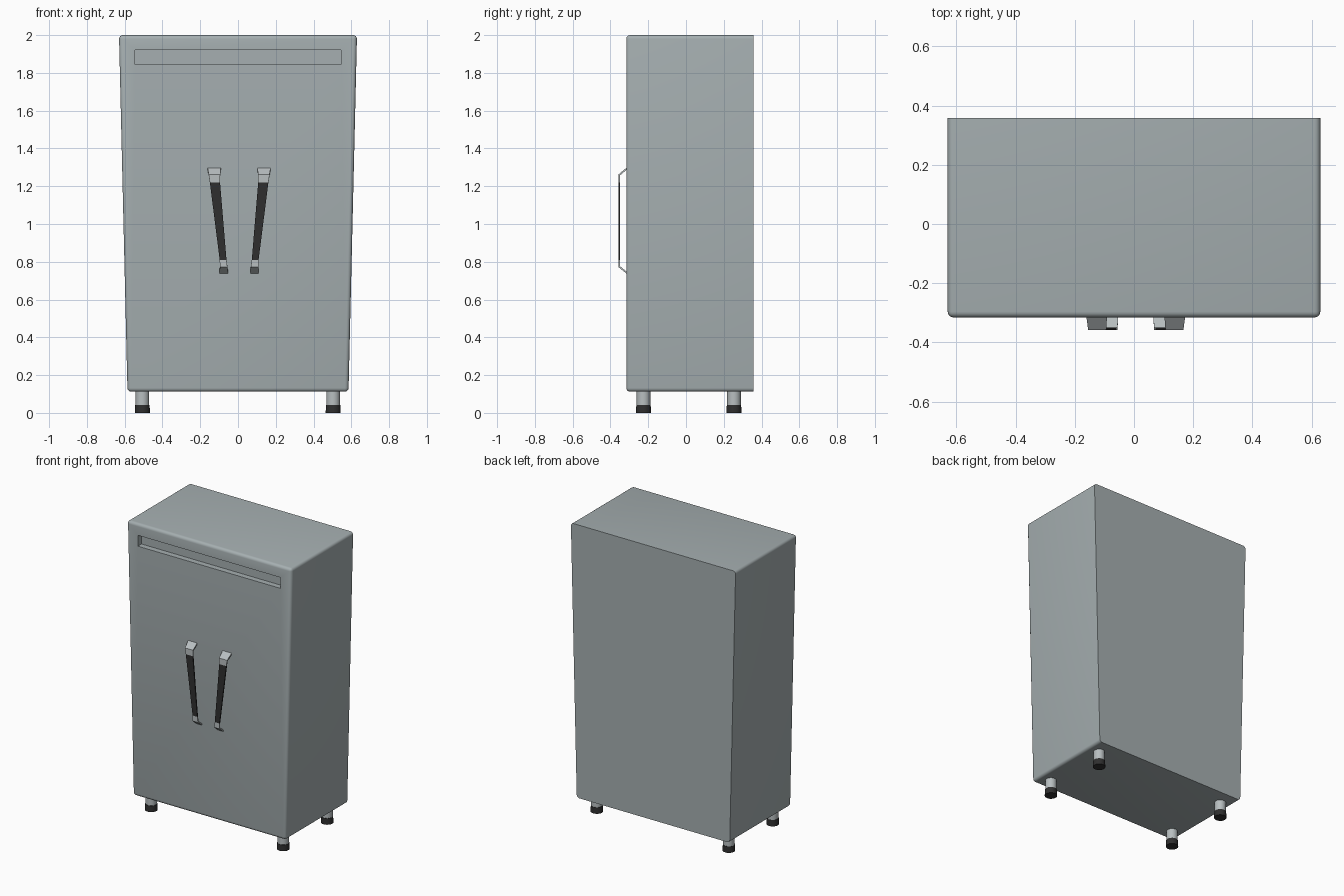
import bpy, bmesh, math
from mathutils import Vector

if "Cube" in bpy.data.objects:
    bpy.data.objects.remove(bpy.data.objects["Cube"])


def material(name, col):
    m = bpy.data.materials.new(name)
    m.diffuse_color = (*col, 1)
    m.use_nodes = True
    m.node_tree.nodes["Principled BSDF"].inputs["Base Color"].default_value = m.diffuse_color
    return m


STEEL = material("cabinet grey", (0.38, 0.43, 0.44))
METAL = material("light metal", (0.48, 0.52, 0.53))
BLACK = material("black rubber", (0.028, 0.028, 0.028))


def finish(bm, name, mats, smooth=None):
    bmesh.ops.recalc_face_normals(bm, faces=bm.faces)
    me = bpy.data.meshes.new(name)
    bm.to_mesh(me)
    bm.free()
    ob = bpy.data.objects.new(name, me)
    bpy.context.collection.objects.link(ob)
    for m in mats:
        me.materials.append(m)
    if smooth:
        bpy.ops.object.select_all(action='DESELECT')
        ob.select_set(True)
        bpy.context.view_layer.objects.active = ob
        bpy.ops.object.shade_smooth_by_angle(angle=math.radians(smooth))
    return ob


# Cabinet: tapered box, rounded everywhere except around the back panel
FRONT, BACK = -0.316, 0.358
bm = bmesh.new()
bmesh.ops.create_cube(bm, size=2)
for v in bm.verts:
    top = v.co.z > 0
    v.co = Vector((v.co.x * (0.63 if top else 0.585),
                   FRONT if v.co.y < 0 else BACK, 2.0 if top else 0.112))
edges = [e for e in bm.edges if min(v.co.y for v in e.verts) < 0]
bmesh.ops.bevel(bm, geom=edges, offset=0.02, segments=4, profile=0.5, affect='EDGES')

# Long recessed slot near the top of the front, joined into the front face
front = min(bm.faces, key=lambda f: f.calc_center_median().y)


def corners(vs):
    c = sum((v.co for v in vs), Vector()) / len(vs)
    return sorted(vs, key=lambda v: math.atan2(v.co.z - c.z, v.co.x - c.x))


def slot_loop(y):
    pts = [(-0.545, 1.845), (0.545, 1.845), (0.545, 1.92), (-0.545, 1.92)]
    return [bm.verts.new((x, y, z)) for x, z in pts]


loops = [corners(list(front.verts)), slot_loop(FRONT), slot_loop(FRONT + 0.04)]
bmesh.ops.delete(bm, geom=[front], context='FACES_ONLY')
for a, b in zip(loops, loops[1:]):
    for i in range(4):
        j = (i + 1) % 4
        bm.faces.new((a[i], a[j], b[j], b[i]))
bm.faces.new(loops[-1])
finish(bm, "cabinet_body", [STEEL], 30)

# Handles: bent straps tapering downward, dark grip between metal ends
# (z, outer y, inner y, x near, x far)
PROFILE = [(1.300, -0.312, -0.312, 0.097, 0.167),
           (1.262, -0.358, -0.350, 0.100, 0.161),
           (1.220, -0.358, -0.350, 0.101, 0.155),
           (0.810, -0.358, -0.350, 0.067, 0.103),
           (0.772, -0.358, -0.350, 0.062, 0.102),
           (0.735, -0.312, -0.312, 0.059, 0.104)]
for side, name in ((-1, "left_handle"), (1, "right_handle")):
    bm = bmesh.new()
    rings = []
    for k, (z, yo, yi, x0, x1) in enumerate(PROFILE):
        # the strap is thickened vertically where it meets the cabinet
        dz = {0: -0.011, 1: -0.005, 4: 0.005, 5: 0.011}.get(k, 0)
        rings.append([bm.verts.new((0.006 + side * x, y, h)) for x, y, h in
                      ((x0, yo, z), (x1, yo, z), (x1, yi, z + dz), (x0, yi, z + dz))])
    for k, (a, b) in enumerate(zip(rings, rings[1:])):
        for i in range(4):
            j = (i + 1) % 4
            f = bm.faces.new((a[i], a[j], b[j], b[i]))
            f.material_index = 1 if k == 2 else 0
    bm.faces.new(rings[0])
    bm.faces.new(rings[-1])
    finish(bm, name, [METAL, BLACK])


# Legs: metal post on a black rubber foot
def cylinder(name, x, y, z0, z1, r0, r1, mat):
    bm = bmesh.new()
    bmesh.ops.create_cone(bm, cap_ends=True, segments=24, radius1=r0, radius2=r1,
                          depth=z1 - z0)
    bmesh.ops.translate(bm, verts=bm.verts, vec=(x, y, (z0 + z1) / 2))
    finish(bm, name, [mat], 30)


for xn, x in (("left", -0.506), ("right", 0.504)):
    for yn, y in (("front", -0.225), ("back", 0.254)):
        cylinder(f"{yn}_{xn}_leg", x, y, 0.04, 0.125, 0.036, 0.036, METAL)
        cylinder(f"{yn}_{xn}_foot", x, y, 0.0, 0.043, 0.040, 0.038, BLACK)
